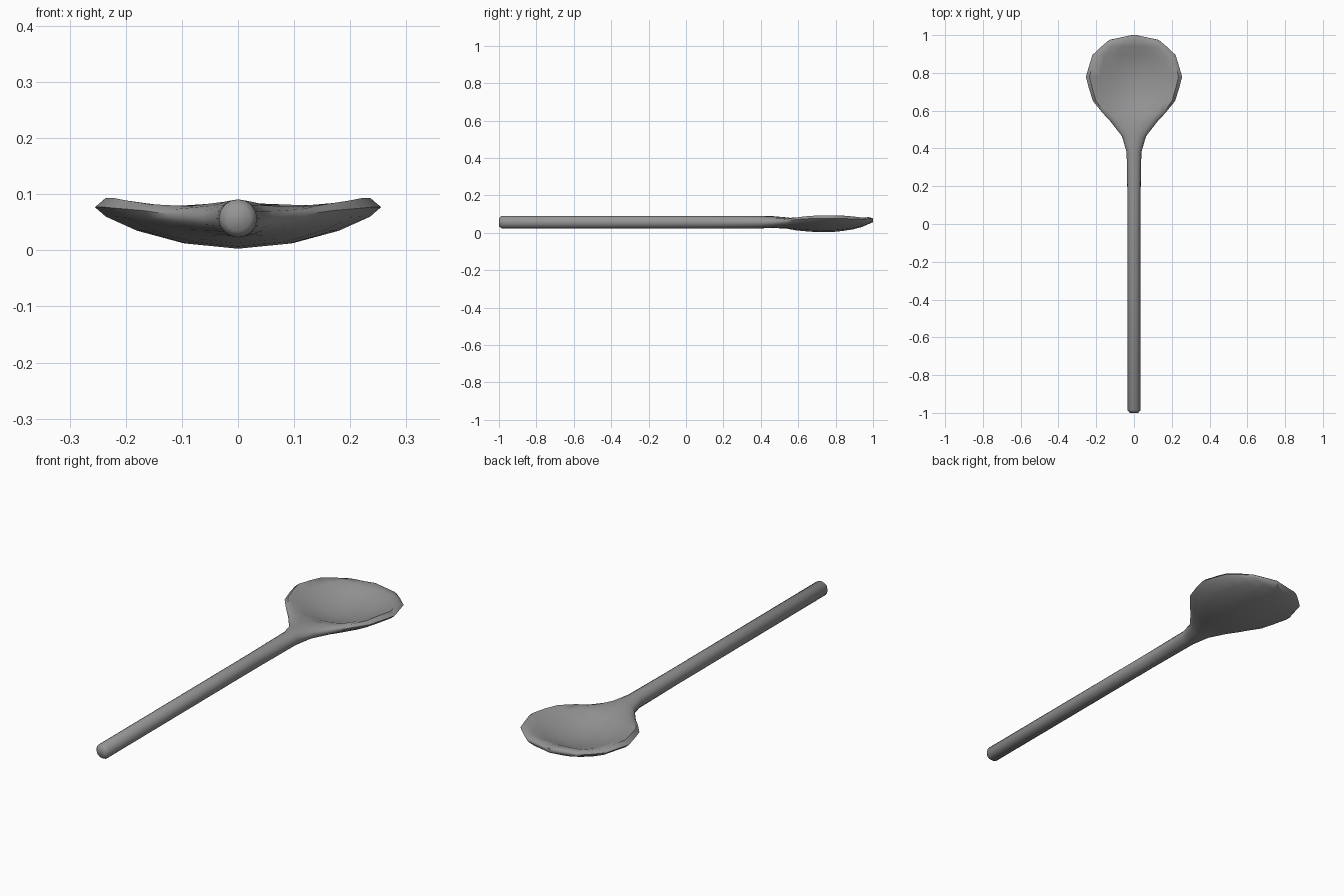
import bpy
import bmesh
from math import cos, sin, pi, radians

cube = bpy.data.objects.get("Cube")
if cube:
    bpy.data.objects.remove(cube)

grey = bpy.data.materials.new("plain grey")
grey.use_nodes = True
colour = (0.3, 0.3, 0.3, 1)
grey.diffuse_color = colour
grey.node_tree.nodes["Principled BSDF"].inputs["Base Color"].default_value = colour

SIDES = 16
R = 0.034

# Stations along the spoon: y, half width, rim height, top rise, top dish, bottom round, bottom belly
stations = [
    (-1.0, 0.022, 0.057, 0.022, 0, 0.022, 0),
    (-0.985, R, 0.057, R, 0, R, 0),
    (0.1, R, 0.057, R, 0, R, 0),
    (0.38, 0.039, 0.057, R, 0, R, 0),
    (0.465, 0.064, 0.058, 0.031, 0, 0.032, 0),
    (0.54, 0.122, 0.064, 0.028, 0.01, 0.03, 0.012),
    (0.59, 0.168, 0.071, 0.052, 0.06, 0.027, 0.031),
    (0.65, 0.217, 0.075, 0.082, 0.118, 0.026, 0.042),
    (0.715, 0.238, 0.077, 0.099, 0.149, 0.026, 0.048),
    (0.78, 0.255, 0.077, 0.1, 0.15, 0.026, 0.047),
    (0.84, 0.237, 0.076, 0.092, 0.133, 0.026, 0.04),
    (0.895, 0.22, 0.074, 0.07, 0.093, 0.026, 0.029),
    (0.94, 0.172, 0.072, 0.04, 0.04, 0.025, 0.016),
    (0.975, 0.13, 0.07, 0.016, 0.002, 0.02, 0.004),
    (1.0, 0.012, 0.067, 0.01, 0, 0.01, 0),
]


def section(bm, y, w, m, rise, dish, under, belly):
    """One closed ring: dished top half and rounded lower half."""
    ring = []
    for k in range(SIDES):
        a = 2 * pi * k / SIDES
        s = abs(sin(a))
        if sin(a) >= 0:
            z = m + rise * s - dish * s * s
        else:
            z = m - under * s - belly * s * s
        ring.append(bm.verts.new((w * cos(a), y, z)))
    return ring


# Loft handle and bowl as one skin
bm = bmesh.new()
rings = [section(bm, *s) for s in stations]
for a, b in zip(rings, rings[1:]):
    for k in range(SIDES):
        n = (k + 1) % SIDES
        bm.faces.new((a[k], a[n], b[n], b[k]))
bm.faces.new(rings[0])
bm.faces.new(rings[-1])
bmesh.ops.recalc_face_normals(bm, faces=bm.faces)

mesh = bpy.data.meshes.new("spoon")
bm.to_mesh(mesh)
bm.free()
mesh.materials.append(grey)
spoon = bpy.data.objects.new("spoon", mesh)
bpy.context.collection.objects.link(spoon)
bpy.context.view_layer.objects.active = spoon
spoon.select_set(True)
bpy.ops.object.shade_smooth_by_angle(angle=radians(60))
